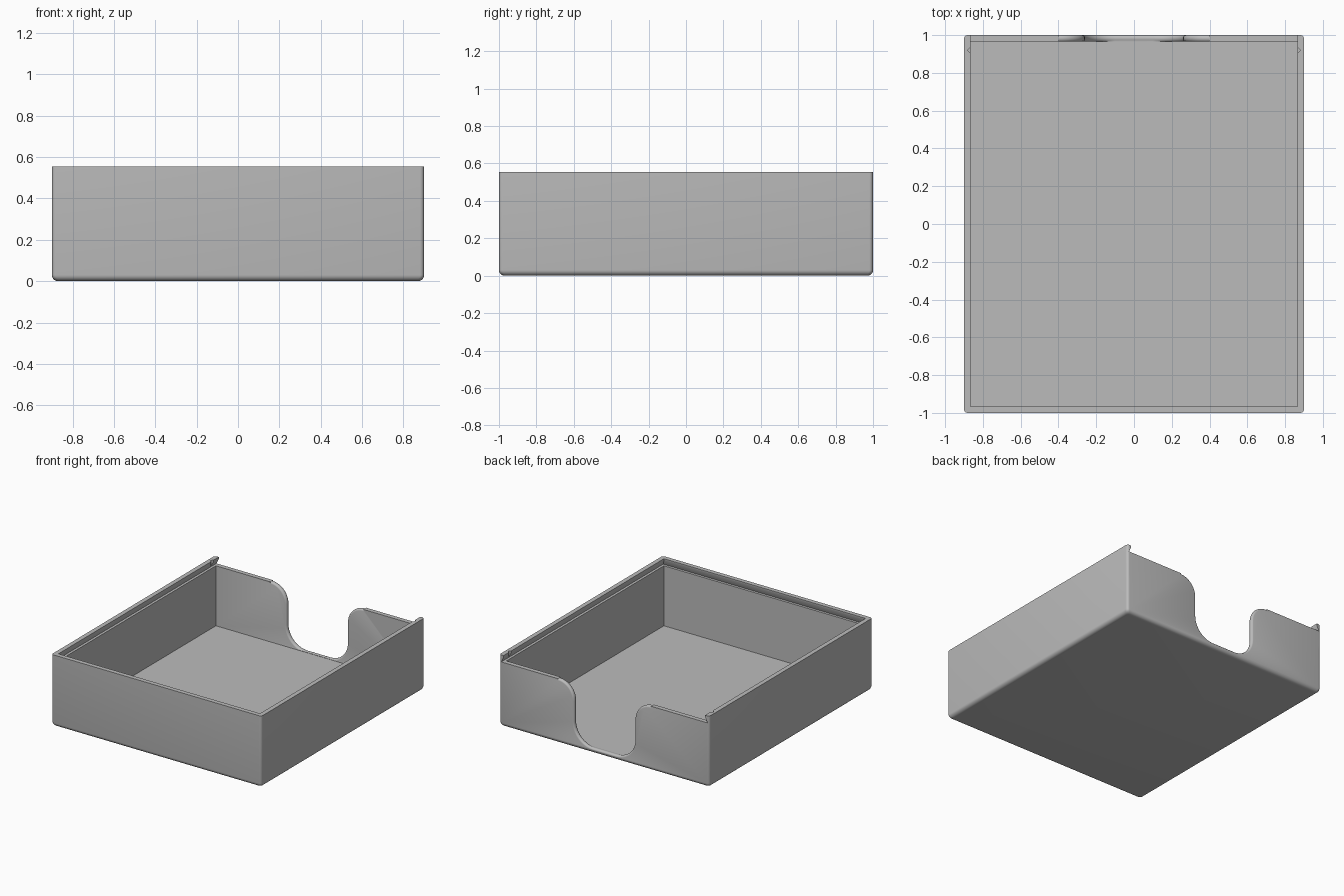
import bpy, bmesh, math
from mathutils import Vector

cube = bpy.data.objects.get("Cube")
if cube:
    bpy.data.objects.remove(cube, do_unlink=True)

HX, HY, HEIGHT = 0.9, 1.0, 0.555      # outer half sizes and height
WALL, FLOOR, RAIL = 0.035, 0.035, 0.50  # wall, floor, lid rail level

grey = bpy.data.materials.new("plain grey")
grey.use_nodes = True
colour = (0.5, 0.5, 0.5, 1)
grey.diffuse_color = colour
grey.node_tree.nodes["Principled BSDF"].inputs["Base Color"].default_value = colour


def loft(name, rings):
    """Closed solid through rings that have equal point counts."""
    bm = bmesh.new()
    loops = [[bm.verts.new(p) for p in ring] for ring in rings]
    for a, b in zip(loops, loops[1:]):
        for i in range(len(a)):
            j = (i + 1) % len(a)
            bm.faces.new((a[i], a[j], b[j], b[i]))
    bm.faces.new(loops[0][::-1])
    bm.faces.new(loops[-1])
    bmesh.ops.recalc_face_normals(bm, faces=bm.faces[:])
    mesh = bpy.data.meshes.new(name)
    bm.to_mesh(mesh)
    bm.free()
    obj = bpy.data.objects.new(name, mesh)
    bpy.context.collection.objects.link(obj)
    mesh.materials.append(grey)
    return obj


def rect(x, front, back, z):
    return [(-x, front, z), (x, front, z), (x, back, z), (-x, back, z)]


def rounded_rect(hx, hy, r, z, steps=5):
    ring = []
    for k, (sx, sy) in enumerate([(1, 1), (-1, 1), (-1, -1), (1, -1)]):
        for s in range(steps + 1):
            a = (k + s / steps) * math.pi / 2
            ring.append((sx * (hx - r) + r * math.cos(a),
                         sy * (hy - r) + r * math.sin(a), z))
    return ring


def cut(target, cutter):
    cutter.hide_render = True
    mod = target.modifiers.new("cut", 'BOOLEAN')
    mod.operation, mod.solver, mod.object = 'DIFFERENCE', 'EXACT', cutter
    bpy.ops.object.select_all(action='DESELECT')
    bpy.context.view_layer.objects.active = target
    target.select_set(True)
    bpy.ops.object.modifier_apply(modifier=mod.name)
    bpy.data.objects.remove(cutter, do_unlink=True)


# Tray body with softly rounded bottom edge
R = 0.03
rings = []
for s in range(6):
    a = s / 5 * math.pi / 2
    inset = R * (1 - math.sin(a))
    rings.append(rounded_rect(HX - inset, HY - inset, 0.02, R * (1 - math.cos(a))))
rings.append(rounded_rect(HX, HY, 0.02, HEIGHT))
tray = loft("tray", rings)

# Inside of the tray
IX, IY = HX - WALL, HY - WALL
cut(tray, loft("cavity_cutter", [rect(IX, -IY, IY, z) for z in (FLOOR, 0.52)]))

# Dovetail lid slot, open at the back
G = 0.02
cut(tray, loft("lid_slot_cutter", [
    rect(IX + G, -IY - G, 1.2, RAIL),
    rect(IX, -IY, 1.2, RAIL + 0.042),
    rect(IX, -IY, 1.2, 0.7)]))

# Small catch notches in the side lips
for side in (-1, 1):
    rings = []
    for z in (RAIL + 0.002, 0.7):
        rings.append([(side * IX + 0.016 * math.cos(k * math.pi / 2),
                       0.92 + 0.016 * math.sin(k * math.pi / 2), z) for k in range(4)])
    cut(tray, loft("catch_cutter", rings))


# Finger opening in the back wall, with rounded rim
def opening_ring(y, d, lowest):
    top, side, bottom, base = 0.40, 0.26, 0.10, 0.04
    r1, r2 = top - side, side - bottom
    half = [(top, 0.7)]
    for s in range(11):
        a = math.pi / 2 * (1 + s / 10)
        half.append((top + (r1 - d) * math.cos(a), RAIL - r1 + (r1 - d) * math.sin(a)))
    for s in range(11):
        a = -math.pi / 2 * s / 10
        half.append((bottom + (r2 + d) * math.cos(a), base + r2 + (r2 + d) * math.sin(a)))
    half = [(x, max(z, lowest)) for x, z in half]
    return [(x, y, z) for x, z in half] + [(-x, y, z) for x, z in reversed(half)]


RIM = 0.0135
middle = HY - WALL / 2
rings = [opening_ring(IY - 0.02, RIM, FLOOR + 0.002)]
for s in range(9):
    a = math.pi * (s / 8 - 0.5)
    rings.append(opening_ring(middle + WALL / 2 * math.sin(a), RIM * (1 - math.cos(a)),
                              FLOOR + 0.002 if s < 4 else 0))
rings.append(opening_ring(HY + 0.05, RIM, 0))
cut(tray, loft("opening_cutter", rings))

# Smooth shading with crisp edges
bpy.ops.object.select_all(action='DESELECT')
bpy.context.view_layer.objects.active = tray
tray.select_set(True)
bpy.ops.object.shade_smooth_by_angle(angle=math.radians(30))
